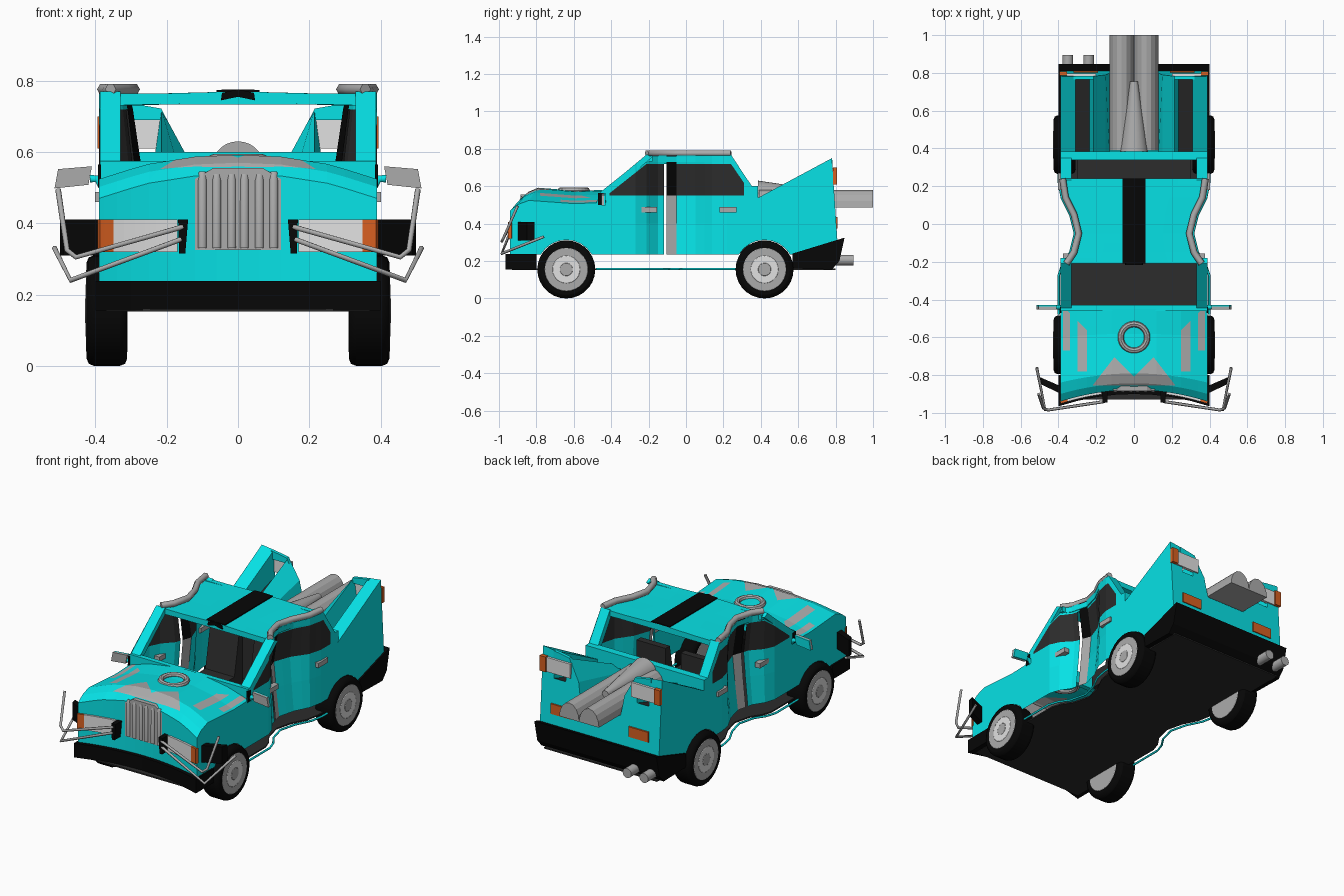
import bpy, bmesh, math
from mathutils import Vector, Matrix

if "Cube" in bpy.data.objects:
    bpy.data.objects.remove(bpy.data.objects["Cube"])

def material(name, r, g, b):
    m = bpy.data.materials.new(name)
    m.use_nodes = True
    m.diffuse_color = (r, g, b, 1)
    m.node_tree.nodes["Principled BSDF"].inputs["Base Color"].default_value = (r, g, b, 1)
    return m

TEAL = material("turquoise paint", .002, .76, .79)
GREY = material("grey metal", .41, .41, .41)
BLACK = material("black plastic", .002, .002, .002)
GLASS = material("dark glass", .025, .025, .025)
LENS = material("pale lens", .75, .75, .75)
ORANGE = material("orange lens", .68, .115, .015)
MATS = [TEAL, GREY, BLACK, GLASS, LENS, ORANGE]

def finish(ob, mirror=False, thick=0):
    bpy.context.collection.objects.link(ob)
    if thick:
        ob.modifiers.new("thickness", 'SOLIDIFY').thickness = thick
    if mirror:
        ob.modifiers.new("mirror", 'MIRROR')
    return ob

def from_bm(name, bm, mat=None, **kw):
    me = bpy.data.meshes.new(name)
    bm.to_mesh(me)
    bm.free()
    for m in ([mat] if mat else MATS):
        me.materials.append(m)
    return finish(bpy.data.objects.new(name, me), **kw)

def grid(us, vs, fn, rule=lambda u, v: 0):
    """Sheet of quads; rule gives a material index from the cell middle, or None for a hole."""
    bm = bmesh.new()
    rows = [[bm.verts.new(fn(u, v)) for u in us] for v in vs]
    for j in range(len(vs) - 1):
        for i in range(len(us) - 1):
            k = rule((us[i] + us[i + 1]) / 2, (vs[j] + vs[j + 1]) / 2)
            if k is not None:
                f = bm.faces.new((rows[j][i], rows[j][i + 1], rows[j + 1][i + 1], rows[j + 1][i]))
                f.material_index = k
    bmesh.ops.remove_doubles(bm, verts=bm.verts, dist=.0005)
    return bm

def box(name, lo, hi, mat, mirror=False):
    bm = bmesh.new()
    lo, hi = Vector(lo), Vector(hi)
    bmesh.ops.create_cube(bm, size=1, matrix=Matrix.Translation((lo + hi) / 2) @ Matrix.Diagonal((*(hi - lo), 1)))
    return from_bm(name, bm, mat, mirror=mirror)

def prism(name, points, y0, y1, mat, axis='y', mirror=False):
    """Extrude an outline along x, y or z."""
    place = {'x': lambda p, a: (a, *p), 'y': lambda p, a: (p[0], a, p[1]), 'z': lambda p, a: (*p, a)}[axis]
    bm = bmesh.new()
    a = [bm.verts.new(place(p, y0)) for p in points]
    b = [bm.verts.new(place(p, y1)) for p in points]
    n = len(points)
    bm.faces.new(a)
    bm.faces.new(b[::-1])
    for i in range(n):
        bm.faces.new((a[i], b[i], b[(i + 1) % n], a[(i + 1) % n]))
    bmesh.ops.recalc_face_normals(bm, faces=bm.faces)
    return from_bm(name, bm, mat, mirror=mirror)

def rod(name, points, radius, mat, mirror=True):
    cu = bpy.data.curves.new(name, 'CURVE')
    cu.dimensions, cu.bevel_depth, cu.bevel_resolution, cu.use_fill_caps = '3D', radius, 1, True
    s = cu.splines.new('POLY')
    s.points.add(len(points) - 1)
    for p, q in zip(s.points, points):
        p.co = (*q, 1)
    cu.materials.append(mat)
    return finish(bpy.data.objects.new(name, cu), mirror=mirror)

def cylinder(name, centre, r, depth, mat, axis='X', bevel=0, back=None):
    """Round part; back is the radius of the other end when it tapers."""
    bm = bmesh.new()
    m = Matrix.Translation(centre) @ Matrix.Rotation(math.pi / 2, 4, 'Y' if axis == 'X' else 'X')
    bmesh.ops.create_cone(bm, cap_ends=True, segments=28, radius1=back or r, radius2=r, depth=depth, matrix=m)
    ob = from_bm(name, bm, mat)
    if bevel:
        b = ob.modifiers.new("bevel", 'BEVEL')
        b.width, b.segments = bevel, 2
    bpy.context.view_layer.objects.active = ob
    bpy.ops.object.select_all(action='DESELECT')
    ob.select_set(True)
    bpy.ops.object.shade_smooth_by_angle()

def interp(table, t):
    for (a, p), (b, q) in zip(table, table[1:]):
        if t <= b:
            return p + (q - p) * max(0, t - a) / (b - a)
    return table[-1][1]

# Body outline rules
WAIST = [(-.27, .39), (-.21, .37), (-.15, .33), (-.05, .305), (.05, .33), (.14, .375), (.22, .39)]
DENT = (0, .02, .035, .01, 0)
HOOD = [(-.95, .53), (-.9, .57), (-.84, .592), (-.6, .575), (-.45, .58)]
DROP = [(0, 0), (.12, .005), (.26, .027), (.39, .068)]
HOOD_XS = [0, .06, .12, .19, .25, .3, .34, .375, .39]
CABIN = [(-.45, .575), (-.21, .765), (.24, .765), (.37, .575)]
AXLES = (-.64, .42)
ARCH = .158

def waist(y): return interp(WAIST, y)
def nose(x): return -.878 - .062 * (x / .39) ** 2

def bottom(y):
    for c in AXLES:
        if abs(y - c) < ARCH:
            return max(.235, .155 + math.sqrt(ARCH ** 2 - (y - c) ** 2))
    return .235

def top(y):
    if y < -.45:
        return interp(HOOD, y) - .068
    if y <= .37:
        return interp(CABIN, y)
    return interp([(.37, .53), (.78, .75)], y)

def lean(y, z): return y - .03 * (z - .3) / .45 if y > .79 else y

def side_point(y, row):
    b, t = bottom(y), top(y)
    z = b
    for level in (b, .4, .55, t - .045, t)[:int(row) + 1]:
        z = min(max(z, level), t)
    return (waist(y) - DENT[row] * (.39 - waist(y)) / .085, lean(y, z), z)

def side_rule(y, row):
    if -.118 < y < -.104 and row < 3:
        return None
    if -.104 < y < -.05:
        return 1 if row < 2 else 2
    if 2 < row < 3 and -.41 < y < .31:
        return 3
    return 0

# Side panels with wheel arches and windows
stations = [-.94, -.9, -.84, -.48, -.45, -.449, -.41, -.33, -.27, -.21, -.15, -.118, -.104, -.05,
            0, .05, .1, .14, .18, .22, .24, .28, .31, .37, .371, .65, .81]
stations += [c + ARCH * math.cos(math.pi * k / 12) for c in AXLES for k in range(13)]
from_bm("side_panel", grid(sorted(set(stations)), range(5), side_point, side_rule), mirror=True)
box("mirror_base", (.384, -.47, .5), (.393, -.44, .565), BLACK, True)

# Hood with a painted chevron and stripes
def hood_point(x, y):
    t = (y + .94) / .49
    return (x, nose(x) + t * (-.45 - nose(x)), interp(HOOD, y) - interp(DROP, x))

bm = grid(HOOD_XS, [-.94, -.9, -.87, -.84, -.76, -.68, -.6, -.55, -.45], hood_point)
for co, no in (((0, -.81, 0), (1, -1, 0)), ((.1, -.7, 0), (1.3, 1, 0)),
               ((0, -.855, 0), (0, 1, 0)), ((0, -.78, 0), (0, 1, 0)), ((0, -.67, 0), (0, 1, 0))):
    bmesh.ops.bisect_plane(bm, geom=bm.verts[:] + bm.edges[:] + bm.faces[:], plane_co=co, plane_no=no)
for f in bm.faces:
    x, y, _ = f.calc_center_median()
    chevron = x < .22 and -.855 < y < -.57 - 1.3 * x
    stripe = .25 < x < .3 and y > -.78 or .34 < x < .375 and y > -.67
    f.material_index = int((chevron or stripe) and y < x - .81)
from_bm("hood", bm, mirror=True)

# Nose panel, lamps and front bumper follow the bowed front
nose_top = interp(HOOD, -.94)
from_bm("nose_panel", grid(HOOD_XS, [0, 1], lambda x, v: (x, nose(x), [.235, nose_top - interp(DROP, x)][v])),
        TEAL, mirror=True)

def lamp(name, x0, x1, mat):
    xs = [x0 + (x1 - x0) * i / 6 for i in range(7)]
    bm = grid(xs, [.32, .41], lambda x, z: (x, nose(x) - .012, z))
    from_bm(name, bm, mat, mirror=True, thick=.02)

lamp("headlight", .17, .35, LENS)
lamp("front_indicator", .35, .388, ORANGE)
curve = [(x / 10, nose(x / 10) - .022) for x in range(-4, 5)]
prism("front_bumper", curve + [(.4, -.8), (-.4, -.8)], .155, .238, BLACK, 'z')

# Grille with upright ribs
prism("grille", [(-.12, .325), (.12, .325), (.12, .525), (.07, .555), (-.07, .555), (-.12, .525)], -.884, -.84, GREY)
for x in (-.1, -.06, -.018, .018, .06, .1):
    rod("grille_rib", [(x, -.88, .33), (x, -.88, .52), (x, -.87, .54)], .014, GREY, False)

# Bent front guards and sprung lamp covers
rod("guard_upper_bar", [(.155, -.94, .39), (.455, -.985, .305), (.48, -.975, .325), (.505, -.9, .495)], .008, GREY)
rod("guard_lower_bar", [(.16, -.94, .355), (.47, -.985, .24), (.515, -.76, .33)], .008, GREY)
prism("guard_mount", [(.148, .315), (.165, .315), (.168, .41), (.14, .41)], -.945, -.87, BLACK, 'y', True)
prism("lamp_cover", [(.385, -.9), (.49, -.85), (.5, -.81), (.385, -.86)], .31, .41, BLACK, 'z', True)

# Roof, edge trim and centre stripe
roof_ys = [-.21, -.15, -.1, -.05, 0, .05, .14, .24]
crown = lambda x: .77 - .01 * x / .39
from_bm("roof", grid([0, .5, 1], roof_ys, lambda u, y: (u * waist(y), y, crown(u * .39))), TEAL, mirror=True, thick=.03)
from_bm("roof_stripe", grid([0, .06], roof_ys, lambda x, y: (x, y, crown(x) + .006)), BLACK, mirror=True, thick=.008)
rod("roof_trim", [(waist(y) - .012, y, .776) for y in roof_ys], .018, GREY)

# Windscreen and rear window frames
for name, y0, y1 in (("front", -.45, -.21), ("rear", .37, .24)):
    d = .03 if y1 > y0 else -.03
    prism(name + "_pillar", [(y0, .57), (y1, .77), (y1 + d, .755), (y0 + d, .555)], .33, .388, TEAL, 'x', True)
    box(name + "_header", (-.37, min(y1, y1 + d), .733), (.37, max(y1, y1 + d), .764), TEAL)
box("rear_deck", (-.388, .34, .52), (.388, .385, .6), TEAL)
box("cowl", (-.388, -.46, .5), (.388, -.43, .575), TEAL)
prism("roof_front_stripe", [(-.048, .745), (0, .755), (.048, .745), (.045, .766), (0, .776), (-.045, .766)], -.217, -.209, BLACK)

# Rear deck with hollow raised fins: (x, front height, rear height)
FIN = [(0, .48, .48), (.13, .48, .48), (.15, .5, .6), (.215, .53, .72), (.235, .45, .58),
       (.31, .45, .58), (.31, .53, .74), (.39, .53, .75)]
def fin_point(i, v):
    x, a, b = FIN[i]
    z = [a, b, .24][v]
    return (x, lean([.371, .81, .81][v], z), z)
from_bm("fin_deck", grid(range(8), [0, 1], fin_point, lambda i, v: 3 if 4 < i < 5 else 0), mirror=True)
panel = grid(range(8), [2, 1], fin_point)
bmesh.ops.reverse_faces(panel, faces=panel.faces)
from_bm("tail_panel", panel, TEAL, mirror=True)
prism("tail_lip", [(.2, .69), (.32, .69), (.32, .74), (.215, .722)], .765, .784, TEAL, 'y', True)

# Tail lamps, bumper and exhausts
box("tail_light", (.2, .78, .61), (.355, .798, .695), LENS, True)
box("tail_indicator", (.355, .785, .61), (.394, .808, .7), ORANGE, True)
box("tail_reflector", (.19, .795, .375), (.32, .811, .435), ORANGE, True)
prism("rear_bumper", [(.57, .16), (.78, .155), (.82, .2), (.848, .325), (.57, .24)], -.4, .4, BLACK, 'x')
for x in (-.35, -.24):
    cylinder("exhaust", (x, .83, .205), .028, .13, GREY, 'Y')

# Twin-lobed thruster with a tapering hub
lobes = [(c - .065 * math.cos(math.pi * k / 8), .485 + .095 * math.sin(math.pi * k / 8))
         for c in (-.065, .065) for k in range(9 if c > 0 else 8)]
prism("thruster", lobes, .39, 1, GREY)
cylinder("thruster_hub", (0, .57, .555), .075, .37, GREY, 'Y', back=.02)

# Hood ring
bpy.ops.mesh.primitive_torus_add(location=(0, -.6, .578), major_radius=.07, minor_radius=.016,
                                 major_segments=24, minor_segments=8)
ring = bpy.context.object
ring.name = "hood_ring"
ring.data.materials.append(GREY)

# Mirrors and door handles
prism("mirror_glass", [(.42, .508), (.515, .498), (.505, .552), (.41, .56)], -.452, -.438, GREY, 'y', True)
prism("mirror_back", [(.42, .508), (.515, .498), (.505, .552), (.41, .56)], -.438, -.43, TEAL, 'y', True)
rod("mirror_arm", [(.38, -.44, .5), (.395, -.44, .525), (.415, -.44, .525)], .012, TEAL)
for y in (-.2, .225):
    box("door_handle", (waist(y) - .02, y - .045, .46), (waist(y) + .012, y + .045, .488), GREY, True)

# Floor, sill rails and seats
floor_ys = [-.93, -.48, -.27, -.21, -.15, -.05, .05, .14, .22, .27, .8]
from_bm("floor", grid([0, 1], floor_ys, lambda u, y: (u * (waist(y) - .02), y, .16)), GLASS, mirror=True, thick=.008)
rod("sill_rail", [(waist(y) + .008, y, .158) for y in floor_ys[1:-1]], .006, TEAL)
box("seat_cushion", (.05, -.08, .24), (.24, .06, .34), GLASS, True)
prism("seat_back", [(.03, .3), (.08, .57), (.12, .57), (.12, .24), (.03, .24)], .05, .24, GLASS, 'x', True)
box("rear_seat", (-.3, .22, .24), (.3, .34, .52), GLASS)

# Wheels, with rims showing on both faces
for y in AXLES:
    for s in (-1, 1):
        cylinder("tyre", (s * .368, y, .155), .155, .114, BLACK, bevel=.02)
        cylinder("rim", (s * .368, y, .155), .117, .117, GREY, bevel=.004)
        cylinder("rim_ring", (s * .369, y, .155), .075, .118, LENS, bevel=.004)
        cylinder("hub_cap", (s * .37, y, .155), .035, .12, GREY, bevel=.003)
